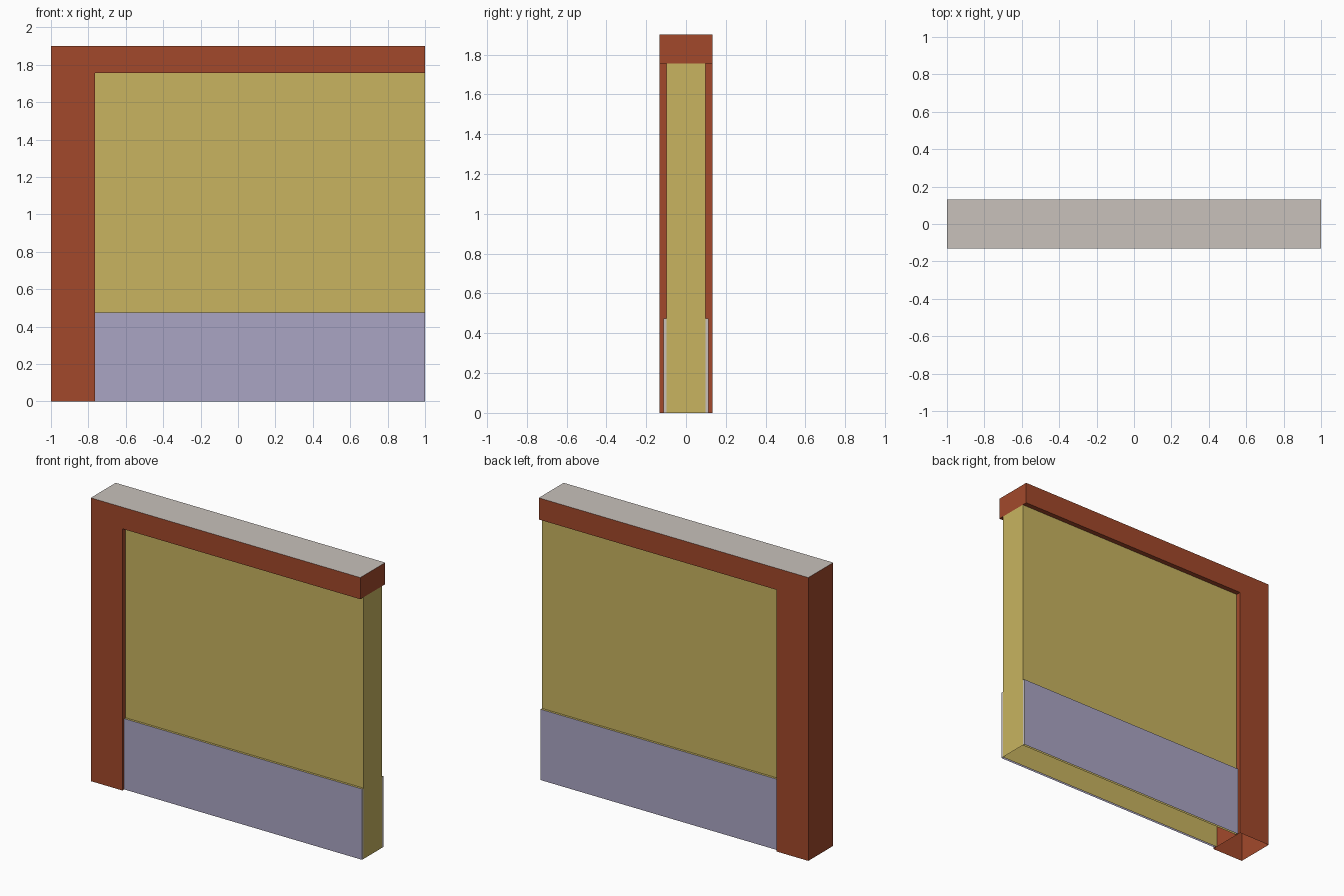
import bpy, bmesh
from mathutils import Vector

if "Cube" in bpy.data.objects:
    bpy.data.objects.remove(bpy.data.objects["Cube"])


def material(name, rgb):
    m = bpy.data.materials.new(name)
    m.diffuse_color = (*rgb, 1)
    m.use_nodes = True
    m.node_tree.nodes["Principled BSDF"].inputs["Base Color"].default_value = m.diffuse_color
    return m


BRICK = material("brick_red", (0.361, 0.066, 0.024))
YELLOW = material("ochre_plaster", (0.578, 0.456, 0.117))
LAVENDER = material("lavender_paint", (0.402, 0.376, 0.546))
GREY = material("pale_grey", (0.578, 0.533, 0.497))


def prism(name, profile, y0, y1, mats, rule=None, drop=()):
    """Extrude an x-z profile along y, colour faces by rule, drop open sides."""
    bm = bmesh.new()
    face = bm.faces.new([bm.verts.new((x, y0, z)) for x, z in profile])
    ext = bmesh.ops.extrude_face_region(bm, geom=[face], use_keep_orig=True)
    moved = [v for v in ext["geom"] if isinstance(v, bmesh.types.BMVert)]
    bmesh.ops.translate(bm, verts=moved, vec=(0, y1 - y0, 0))
    bmesh.ops.recalc_face_normals(bm, faces=bm.faces[:])
    bm.normal_update()
    gone = []
    for f in bm.faces:
        c = f.calc_center_median()
        if rule:
            f.material_index = rule(f.normal, c)
        if any(f.normal.dot(Vector(n)) > 0.9 and abs(c.dot(Vector(n)) - d) < 0.001
               for n, d in drop):
            gone.append(f)
    bmesh.ops.delete(bm, geom=gone, context="FACES")
    me = bpy.data.meshes.new(name)
    bm.to_mesh(me)
    bm.free()
    for m in mats:
        me.materials.append(m)
    ob = bpy.data.objects.new(name, me)
    bpy.context.collection.objects.link(ob)
    return ob


def rect(x0, x1, z0, z1):
    return [(x0, z0), (x1, z0), (x1, z1), (x0, z1)]


DOWN, UP, LEFT = (0, 0, -1), (0, 0, 1), (-1, 0, 0)
POST, BEAM, TOP = -0.765, 1.755, 1.9   # inner post edge, beam underside, top
FRAME_Y, WALL_Y, SKIRT_Y = 0.132, 0.098, 0.113

# Brick post and beam in one L shape, grey top, open underneath the post
prism("brick_frame",
      [(-1, 0), (POST, 0), (POST, BEAM), (1, BEAM), (1, TOP), (-1, TOP)],
      -FRAME_Y, FRAME_Y, [BRICK, GREY],
      lambda n, c: 1 if n.z > 0.5 else 0, [(DOWN, 0)])

# Plaster wall shell, open where it meets the frame and the ground
prism("wall_panel", rect(POST, 1, 0, BEAM), -WALL_Y, WALL_Y, [YELLOW], None,
      [(DOWN, 0), (UP, BEAM), (LEFT, -POST)])

# Painted skirting on both sides, grey at the cut ends
for side, name in ((-1, "front_skirting"), (1, "back_skirting")):
    prism(name, rect(POST, 1, 0, 0.475), side * WALL_Y, side * SKIRT_Y,
          [LAVENDER, GREY, YELLOW],
          lambda n, c: 1 if n.x > 0.5 else 2 if n.z > 0.5 else 0,
          [(DOWN, 0), (LEFT, -POST), ((0, -side, 0), -WALL_Y)])
